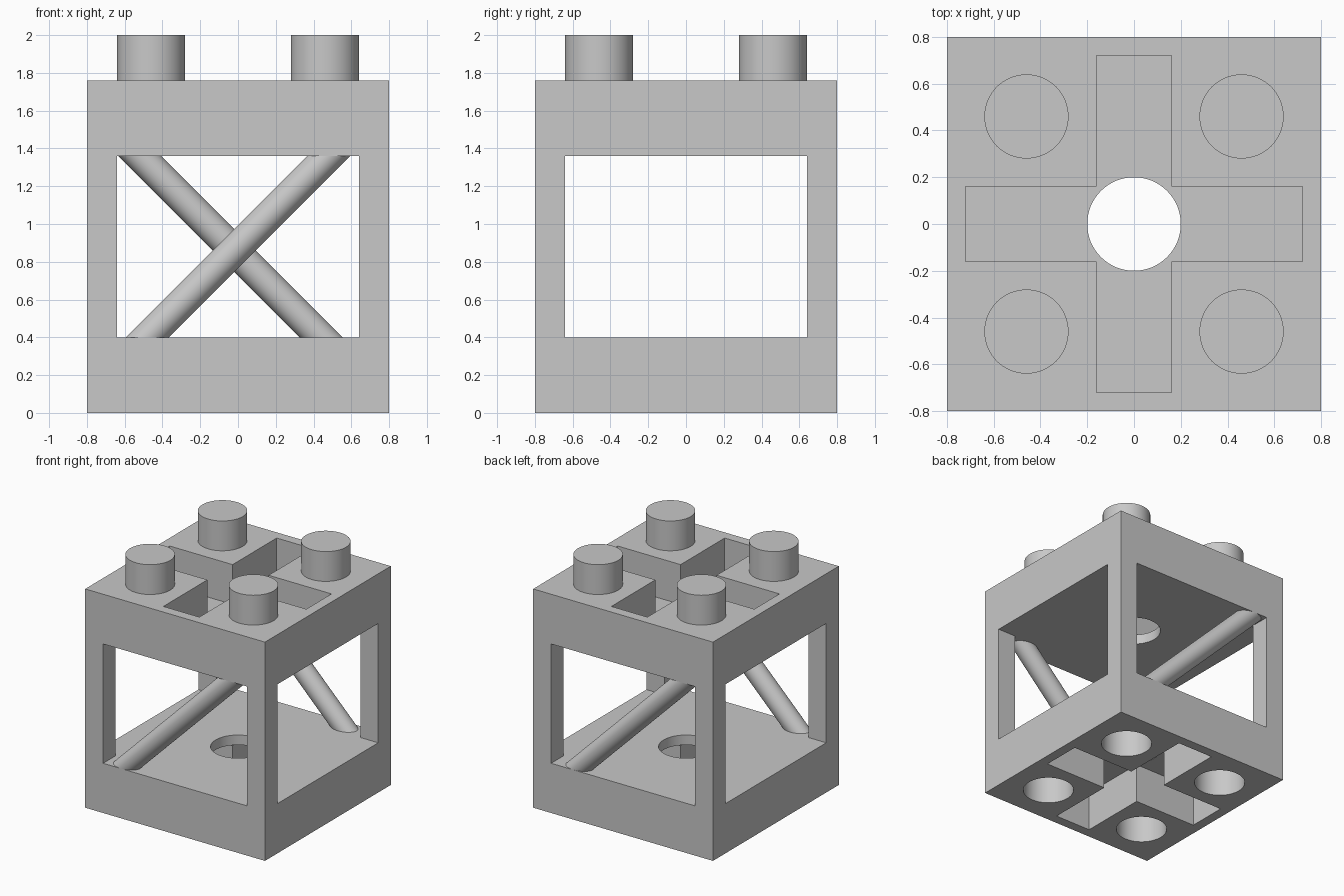
import bpy
import bmesh
import math
from mathutils import Vector

cube = bpy.data.objects.get("Cube")
if cube:
    bpy.data.objects.remove(cube, do_unlink=True)

grey = bpy.data.materials.new("light_grey")
grey.use_nodes = True
colour = (0.58, 0.58, 0.58, 1)
grey.diffuse_color = colour
grey.node_tree.nodes["Principled BSDF"].inputs["Base Color"].default_value = colour


def finish(name, bm):
    bmesh.ops.recalc_face_normals(bm, faces=bm.faces)
    mesh = bpy.data.meshes.new(name)
    bm.to_mesh(mesh)
    bm.free()
    mesh.materials.append(grey)
    ob = bpy.data.objects.new(name, mesh)
    bpy.context.collection.objects.link(ob)
    return ob


def prism(name, outline, z0, z1):
    """Closed outline in x/y, extruded from z0 to z1."""
    bm = bmesh.new()
    face = bm.faces.new([bm.verts.new((x, y, z0)) for x, y in outline])
    new = bmesh.ops.extrude_face_region(bm, geom=[face])["geom"]
    verts = [g for g in new if isinstance(g, bmesh.types.BMVert)]
    bmesh.ops.translate(bm, verts=verts, vec=(0, 0, z1 - z0))
    return finish(name, bm)


def plus(reach, half):
    """Outline of a plus sign, one quarter turn per arm."""
    arm = [(half, -half), (reach, -half), (reach, half)]
    pts = []
    for _ in range(4):
        pts += arm
        arm = [(-y, x) for x, y in arm]
    return pts


def circle(radius, x=0, y=0, sides=64):
    turns = [2 * math.pi * i / sides for i in range(sides)]
    return [(x + radius * math.cos(a), y + radius * math.sin(a)) for a in turns]


def smooth(ob):
    bpy.ops.object.select_all(action="DESELECT")
    ob.select_set(True)
    bpy.context.view_layer.objects.active = ob
    bpy.ops.object.shade_smooth_by_angle(angle=math.radians(30))


def cut(ob, cutter):
    bpy.context.view_layer.objects.active = ob
    mod = ob.modifiers.new("cut", "BOOLEAN")
    mod.operation, mod.solver, mod.object = "DIFFERENCE", "EXACT", cutter
    bpy.ops.object.modifier_apply(modifier=mod.name)
    bpy.data.objects.remove(cutter, do_unlink=True)


SIDE, HEIGHT = 0.8, 1.76
FLOOR, CEILING = 0.4, 1.36
PEG = 0.46
corners = [(sx, sy) for sx in (-PEG, PEG) for sy in (-PEG, PEG)]

# Block with open sides and four corner posts
square = [(-SIDE, -SIDE), (SIDE, -SIDE), (SIDE, SIDE), (-SIDE, SIDE)]
frame = prism("frame", square, 0, HEIGHT)
cut(frame, prism("window_cutter", plus(1, 0.64), FLOOR, CEILING))

# Cross-shaped recesses above and below, joined by a round hole
cut(frame, prism("top_cross_cutter", plus(0.72, 0.16), 1.44, 1.9))
cut(frame, prism("bottom_cross_cutter", plus(0.72, 0.16), -0.1, 0.32))
cut(frame, prism("centre_hole_cutter", circle(0.2), -0.2, 2.1))

# Sockets under the base
for x, y in corners:
    cut(frame, prism("socket_cutter", circle(0.19, x, y), -0.1, 0.28))
smooth(frame)

# Pegs on the top
for i, (x, y) in enumerate(corners):
    smooth(prism(f"peg_{i + 1}", circle(0.18, x, y), HEIGHT - 0.02, 2))


# Diagonal braces in the front and back openings
def brace(name, start, end):
    start, end = Vector(start), Vector(end)
    bm = bmesh.new()
    bmesh.ops.create_cone(bm, cap_ends=True, segments=48, radius1=0.08,
                          radius2=0.08, depth=(end - start).length)
    turn = (end - start).to_track_quat("Z", "Y").to_matrix().to_4x4()
    bmesh.ops.transform(bm, matrix=turn, verts=bm.verts)
    bmesh.ops.translate(bm, vec=(start + end) / 2, verts=bm.verts)
    smooth(finish(name, bm))


brace("front_brace", (-0.6, -0.72, 0.28), (0.6, -0.72, 1.48))
brace("back_brace", (0.56, 0.72, 0.28), (-0.64, 0.72, 1.48))
